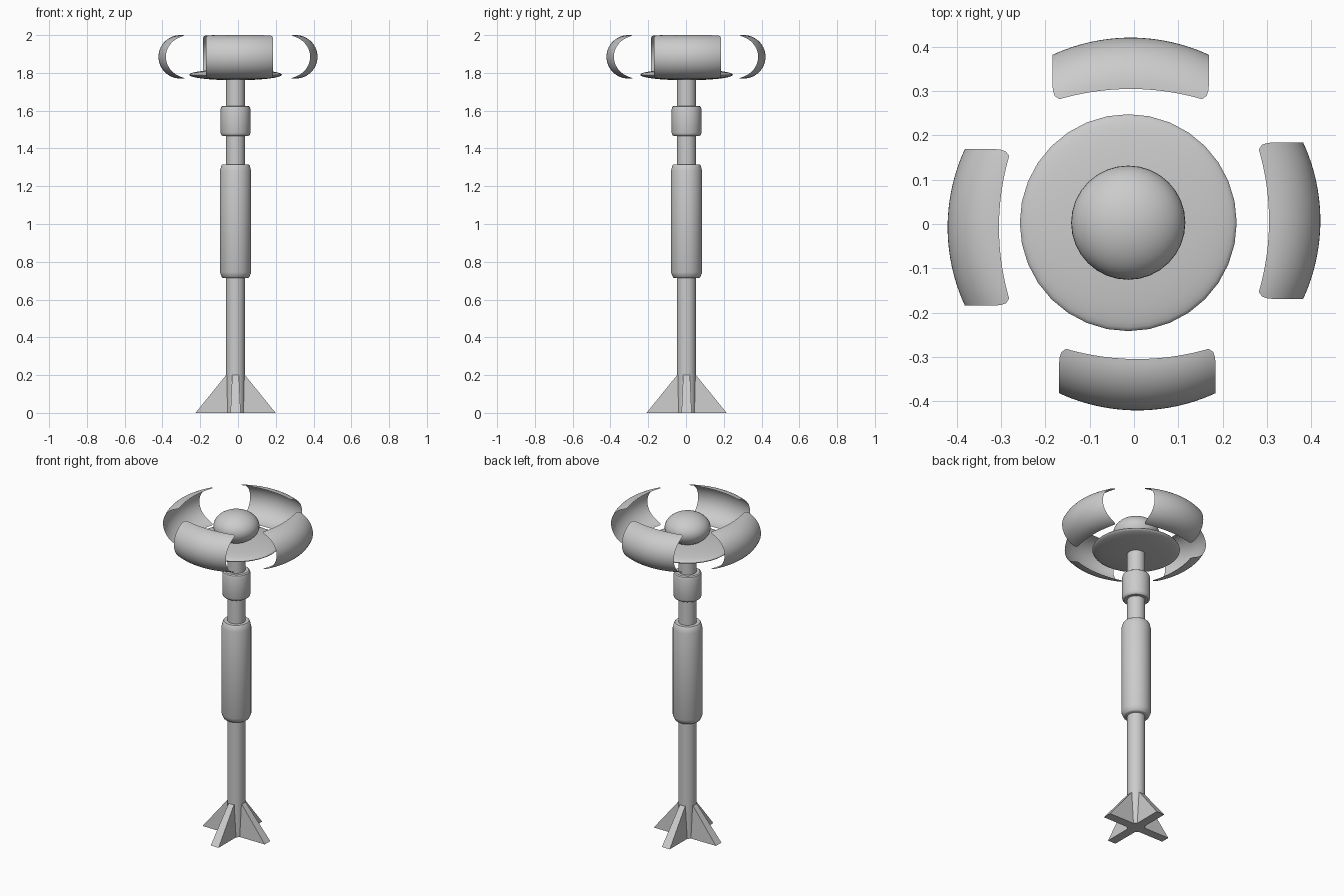
import bpy, bmesh, math
from mathutils import Matrix

if "Cube" in bpy.data.objects:
    bpy.data.objects.remove(bpy.data.objects["Cube"])

grey = bpy.data.materials.new("light_grey")
grey.use_nodes = True
colour = (0.6, 0.6, 0.6, 1)
grey.diffuse_color = colour
grey.node_tree.nodes["Principled BSDF"].inputs["Base Color"].default_value = colour

CX, CY = -0.013, 0.003  # axis of the column


def finish(name, bm, location=(CX, CY, 0), smooth=True):
    mesh = bpy.data.meshes.new(name)
    bm.to_mesh(mesh)
    bm.free()
    obj = bpy.data.objects.new(name, mesh)
    bpy.context.collection.objects.link(obj)
    obj.location = location
    mesh.materials.append(grey)
    if smooth:
        bpy.ops.object.select_all(action='DESELECT')
        obj.select_set(True)
        bpy.context.view_layer.objects.active = obj
        bpy.ops.object.shade_smooth_by_angle(angle=math.radians(35))
    return obj


def turned(name, profile, sides=32):
    """Closed solid turned around the column axis from (radius, z) points."""
    bm = bmesh.new()
    rings = [[bm.verts.new((r * math.cos(math.tau * i / sides),
                            r * math.sin(math.tau * i / sides), z))
              for i in range(sides)] for r, z in profile]
    for low, high in zip(rings, rings[1:]):
        for i in range(sides):
            j = (i + 1) % sides
            bm.faces.new((low[i], low[j], high[j], high[i]))
    bm.faces.new(rings[0][::-1])
    bm.faces.new(rings[-1])
    return finish(name, bm)


def ellipsoid(name, radius, half_height, z):
    bm = bmesh.new()
    bmesh.ops.create_uvsphere(bm, u_segments=32, v_segments=24, radius=1)
    bmesh.ops.scale(bm, vec=(radius, radius, half_height), verts=bm.verts)
    return finish(name, bm, (CX, CY, z))


# Column with its two sleeves
turned("pole", [(0.05, 0), (0.05, 1.79)])
turned("long_sleeve", [(0.066, 0.714), (0.072, 0.718), (0.083, 0.745),
                       (0.083, 1.28), (0.075, 1.31), (0.071, 1.315)])
turned("collar", [(0.068, 1.466), (0.075, 1.471), (0.079, 1.482),
                  (0.079, 1.608), (0.075, 1.621), (0.068, 1.626)])

# Dish and dome on top
ellipsoid("dish", 0.245, 0.029, 1.79)
ellipsoid("dome", 0.129, 0.089, 1.895)


# Four wedge fins around the foot
def fin(name, angle):
    bm = bmesh.new()
    sides = []
    for s in (-1, 1):
        sides.append([bm.verts.new((x, s * w, z)) for x, w, z in
                      ((0.03, 0.027, 0), (0.212, 0.027, 0),
                       (0.05, 0.018, 0.2), (0.03, 0.018, 0.2))])
    a, b = sides
    bm.faces.new(a)
    bm.faces.new(b[::-1])
    for i in range(4):
        j = (i + 1) % 4
        bm.faces.new((a[j], a[i], b[i], b[j]))
    bmesh.ops.rotate(bm, matrix=Matrix.Rotation(angle, 3, 'Z'), verts=bm.verts)
    finish(name, bm, smooth=False)


# Four thin curved petals: a half-ring shell with straight ends
def petal(name, angle, across=24, around=28):
    bm = bmesh.new()
    grid = []
    for i in range(across + 1):
        u = 2 * i / across - 1
        limit = math.acos(0.17 * u * u)
        row = []
        for k in range(around + 1):
            s = 2 * k / around - 1
            y = u * (0.177 - 0.016 * abs(s) ** 14)
            phi = s * limit
            r = 0.305 + 0.116 * math.cos(phi)
            row.append(bm.verts.new((math.sqrt(r * r - y * y), y + 0.0075,
                                     1.885 + 0.115 * math.sin(phi))))
        grid.append(row)
    for a, b in zip(grid, grid[1:]):
        for k in range(around):
            bm.faces.new((a[k], b[k], b[k + 1], a[k + 1]))
    bmesh.ops.rotate(bm, matrix=Matrix.Rotation(angle, 3, 'Z'), verts=bm.verts)
    finish(name, bm, (0, 0, 0))


for n, side in enumerate(("left", "back", "right", "front")):
    fin(side + "_fin", n * math.pi / 2)
    petal(side + "_petal", n * math.pi / 2)
